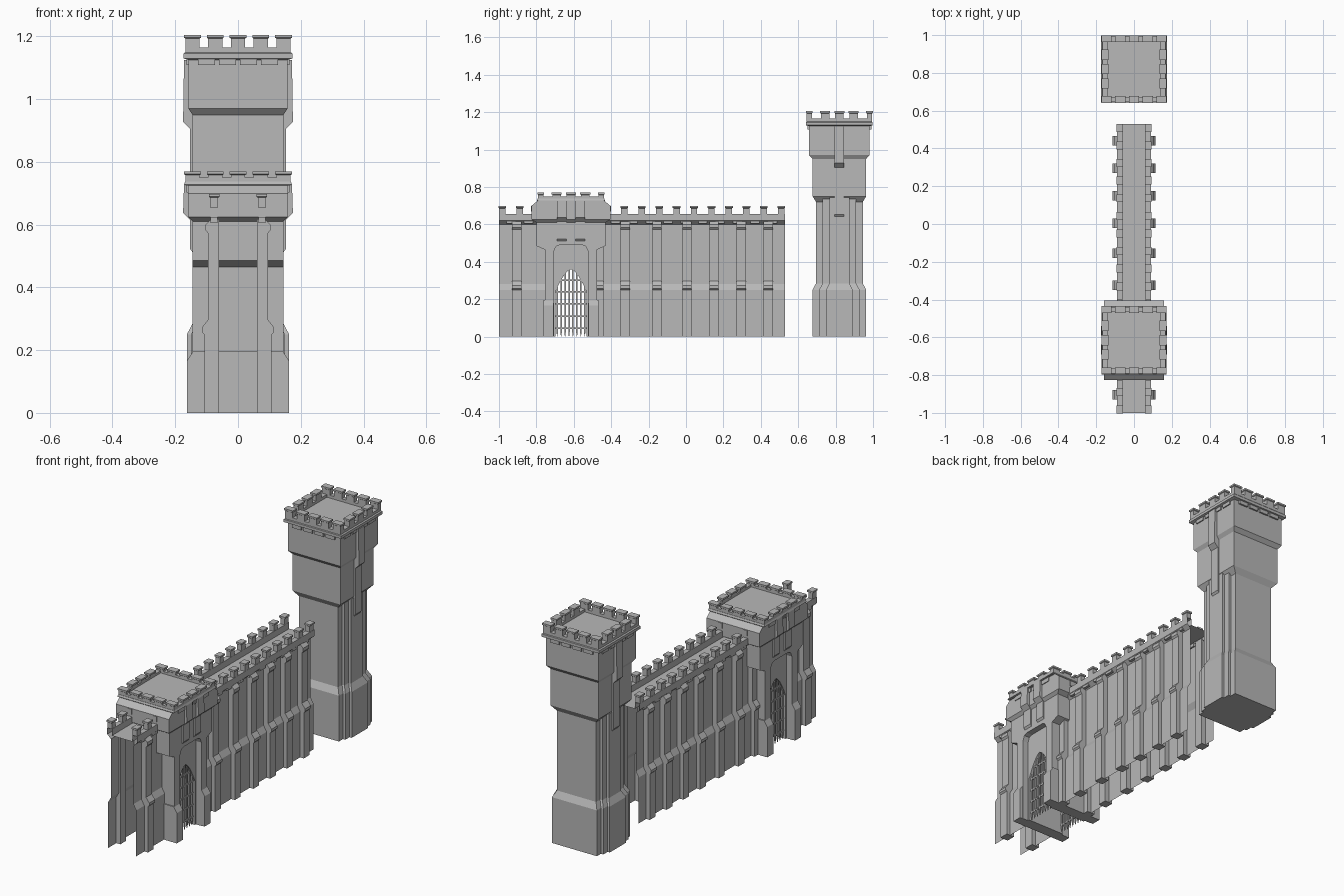
import bpy, bmesh

cube = bpy.data.objects.get("Cube")
if cube:
    bpy.data.objects.remove(cube, do_unlink=True)

stone = bpy.data.materials.new("grey_stone")
stone.use_nodes = True
GREY = (0.48, 0.48, 0.48, 1)
stone.diffuse_color = GREY
stone.node_tree.nodes["Principled BSDF"].inputs["Base Color"].default_value = GREY


def finish(name, bm, solid=True):
    """Turn a bmesh into a named stone object."""
    if solid:
        bmesh.ops.recalc_face_normals(bm, faces=bm.faces)
    mesh = bpy.data.meshes.new(name)
    bm.to_mesh(mesh)
    bm.free()
    mesh.materials.append(stone)
    obj = bpy.data.objects.new(name, mesh)
    bpy.context.scene.collection.objects.link(obj)
    return obj


def prism(bm, pts, axis, a, b, solid=True):
    """Extrude a 2D profile along x (points y,z) or y (points x,z)."""
    def place(p, t):
        return (t, p[0], p[1]) if axis == "x" else (p[0], t, p[1])
    rows = [[bm.verts.new(place(p, t)) for p in pts] for t in (a, b)]
    n = len(pts)
    for i in range(n if solid else n - 1):
        j = (i + 1) % n
        bm.faces.new((rows[0][i], rows[0][j], rows[1][j], rows[1][i]))
    if solid:
        bm.faces.new(rows[0])
        bm.faces.new(rows[1])


def loft(bm, cx, cy, rings):
    """Stack rectangular rings given as (z, half x, half y)."""
    loops = [[bm.verts.new((cx + sx * hx, cy + sy * hy, z))
              for sx, sy in ((-1, -1), (1, -1), (1, 1), (-1, 1))] for z, hx, hy in rings]
    for lo, hi in zip(loops, loops[1:]):
        for i in range(4):
            j = (i + 1) % 4
            bm.faces.new((lo[i], lo[j], hi[j], hi[i]))
    bm.faces.new(loops[0])
    bm.faces.new(loops[-1])


def box(bm, cx, cy, hx, hy, z0, z1):
    loft(bm, cx, cy, [(z0, hx, hy), (z1, hx, hy)])


def merlon(bm, x, y, hx, hy, z0, z1):
    """Merlon with a slightly wider cap."""
    lip = z1 - 0.012
    loft(bm, x, y, [(z0, hx, hy), (lip, hx, hy), (lip + 0.003, hx + 0.004, hy + 0.004),
                    (z1, hx + 0.004, hy + 0.004)])


def parapet(name, cy, hx, hy, z0, z1, top, count=5):
    """Square battlement with merlons on each side and corbels below."""
    bm = bmesh.new()
    t, w = 0.014, 0.023
    for s in (-1, 1):
        box(bm, 0, cy + s * (hy - t), hx, t, z0, z1)
        box(bm, s * (hx - t), cy, t, hy - 2 * t, z0, z1)
        for i in range(count):
            f = -1 + 2 * i / (count - 1)
            merlon(bm, f * (hx - w), cy + s * (hy - t), w, t, z1, top)
            if 0 < i < count - 1:
                merlon(bm, s * (hx - t), cy + f * (hy - w), t, w, z1, top)
        for i in range(count - 1):
            f = (i - (count - 2) / 2) / (count / 2)
            box(bm, f * hx, cy + s * (hy - 0.018), 0.027, 0.014, z0 - 0.022, z0)
            box(bm, s * (hx - 0.018), cy + f * hy, 0.014, 0.027, z0 - 0.022, z0)
    finish(name, bm)


def strips(name, centres, z0, z1, z2):
    """Narrow projecting chutes on both long faces."""
    bm = bmesh.new()
    for s in (-1, 1):
        profile = [(0.10, z0), (0.14, z0), (0.153, z0 + 0.018), (0.153, z1),
                   (0.175, z1 + 0.022), (0.172, z2), (0.10, z2)]
        for y in centres:
            prism(bm, [(s * x, z) for x, z in profile], "y", y - 0.026, y + 0.026)
    finish(name, bm)


# Corner tower
TY = 0.82
bm = bmesh.new()
for hx, hy in ((0.118, 0.125), (0.132, 0.09), (0.145, 0.053)):
    loft(bm, 0, TY, [(0, hx + 0.018, hy + 0.018), (0.25, hx + 0.018, hy + 0.018),
                     (0.285, hx, hy), (0.745, hx, hy)])
finish("tower_shaft", bm)
bm = bmesh.new()
loft(bm, 0, TY, [(0.72, 0.118, 0.125), (0.75, 0.145, 0.143), (0.95, 0.145, 0.143),
                 (0.97, 0.158, 0.162), (1.125, 0.158, 0.162), (1.13, 0.174, 0.178),
                 (1.145, 0.174, 0.178), (1.15, 0.168, 0.174)])
finish("tower_head", bm)
strips("tower_chutes", [TY], 0.635, 0.905, 1.125)
parapet("tower_battlement", TY, 0.168, 0.175, 1.13, 1.165, 1.205)

# Gatehouse body with recessed panels and a pointed passage
GY = -0.615


def arch_height(d):
    return 0.24 + 0.12 * (1 - (abs(d) / 0.083) ** 1.6)


def sym(half):
    """Mirror a half profile about the gate centre."""
    return [(GY + d, z) for d, z in half] + [(GY - d, z) for d, z in reversed(half)]


bm = bmesh.new()
prism(bm, sym([(0.14, 0), (0.14, 0.465), (0.185, 0.485), (0.185, 0.62)]), "x", -0.145, 0.145)
body = finish("gatehouse_body", bm)
cutters = []
for s in (-1, 1):
    bm = bmesh.new()
    prism(bm, sym([(0.092, -0.05), (0.092, 0.455), (0.08, 0.482), (0.06, 0.49)]), "x", s * 0.112, s * 0.2)
    cutters.append(finish("recess_cutter", bm))
bm = bmesh.new()
steps = [0.083 * (1 - i / 8) for i in range(8)]
prism(bm, sym([(0.083, -0.05)] + [(d, arch_height(d)) for d in steps] + [(0.002, 0.36)]), "x", -0.3, 0.3)
cutters.append(finish("passage_cutter", bm))
bpy.context.view_layer.objects.active = body
for cutter in cutters:
    mod = body.modifiers.new("cut", "BOOLEAN")
    mod.operation = "DIFFERENCE"
    mod.solver = "EXACT"
    mod.object = cutter
    bpy.ops.object.modifier_apply(modifier=mod.name)
    bpy.data.objects.remove(cutter, do_unlink=True)

# Gate pier plinths
bm = bmesh.new()
for s in (-1, 1):
    prism(bm, [(-0.163, 0), (0.163, 0), (0.163, 0.165), (0.144, 0.195), (-0.144, 0.195), (-0.163, 0.165)],
          "y", GY + s * 0.094, GY + s * 0.146)
finish("gate_pier_plinths", bm)

# Portcullis on each side
bm = bmesh.new()
for x in (-0.1, 0.1):
    for i in range(8):
        d = (i - 3.5) * 0.021
        loft(bm, x, GY + d, [(0, 0.001, 0.001), (0.025, 0.004, 0.004), (arch_height(d) + 0.005, 0.004, 0.004)])
    for z in (0.045, 0.11, 0.175, 0.24, 0.3):
        box(bm, x, GY, 0.003, 0.083 if z < 0.25 else 0.058, z - 0.004, z + 0.004)
finish("portcullis", bm)

# Gatehouse head
bm = bmesh.new()
loft(bm, 0, GY, [(0.61, 0.145, 0.185), (0.625, 0.16, 0.21), (0.70, 0.16, 0.21), (0.725, 0.16, 0.18),
                 (0.728, 0.172, 0.182), (0.738, 0.168, 0.178)])
finish("gatehouse_head", bm)
strips("gatehouse_chutes", [GY - 0.05, GY + 0.05], 0.505, 0.615, 0.728)
parapet("gatehouse_battlement", GY, 0.168, 0.176, 0.725, 0.75, 0.77)
bm = bmesh.new()
for s in (-1, 1):
    for x in (-0.075, 0.075):
        box(bm, x, GY + s * 0.21, 0.012, 0.004, 0.668, 0.698)
finish("gatehouse_windows", bm)

# Curtain wall: hollow shell, open at the ends and below
half = [(0.085, 0), (0.085, 0.25), (0.068, 0.28), (0.068, 0.6), (0.09, 0.62), (0.09, 0.655),
        (0.062, 0.655), (0.062, 0.62)]
shell = half + [(-x, z) for x, z in reversed(half)]
bm = bmesh.new()
for y0, y1 in ((-1, -0.74), (-0.485, 0.53)):
    prism(bm, shell, "y", y1, y0, solid=False)
bmesh.ops.recalc_face_normals(bm, faces=bm.faces)
finish("curtain_wall", bm, solid=False)

# Wall merlons and corbels
bm = bmesh.new()
for i in range(17):
    y = 0.509 - 0.0932 * i
    for s in (-1, 1):
        if abs(y - GY) > 0.2:
            merlon(bm, s * 0.076, y, 0.013, 0.017, 0.655, 0.698)
        if i < 16 and abs(y - 0.0466 - GY) > 0.2:
            box(bm, s * 0.077, y - 0.0466, 0.011, 0.024, 0.605, 0.625)
finish("wall_merlons", bm)

# Wall buttresses
bm = bmesh.new()
buttress = [(0.06, 0), (0.107, 0), (0.107, 0.25), (0.115, 0.258), (0.115, 0.272), (0.095, 0.298),
            (0.095, 0.572), (0.103, 0.582), (0.103, 0.6), (0.085, 0.618), (0.06, 0.618)]
for y in (-0.905, -0.465, -0.325, -0.155, 0.005, 0.15, 0.295, 0.44):
    for s in (-1, 1):
        prism(bm, [(s * x, z) for x, z in buttress], "y", y - 0.025, y + 0.025)
finish("wall_buttresses", bm)
